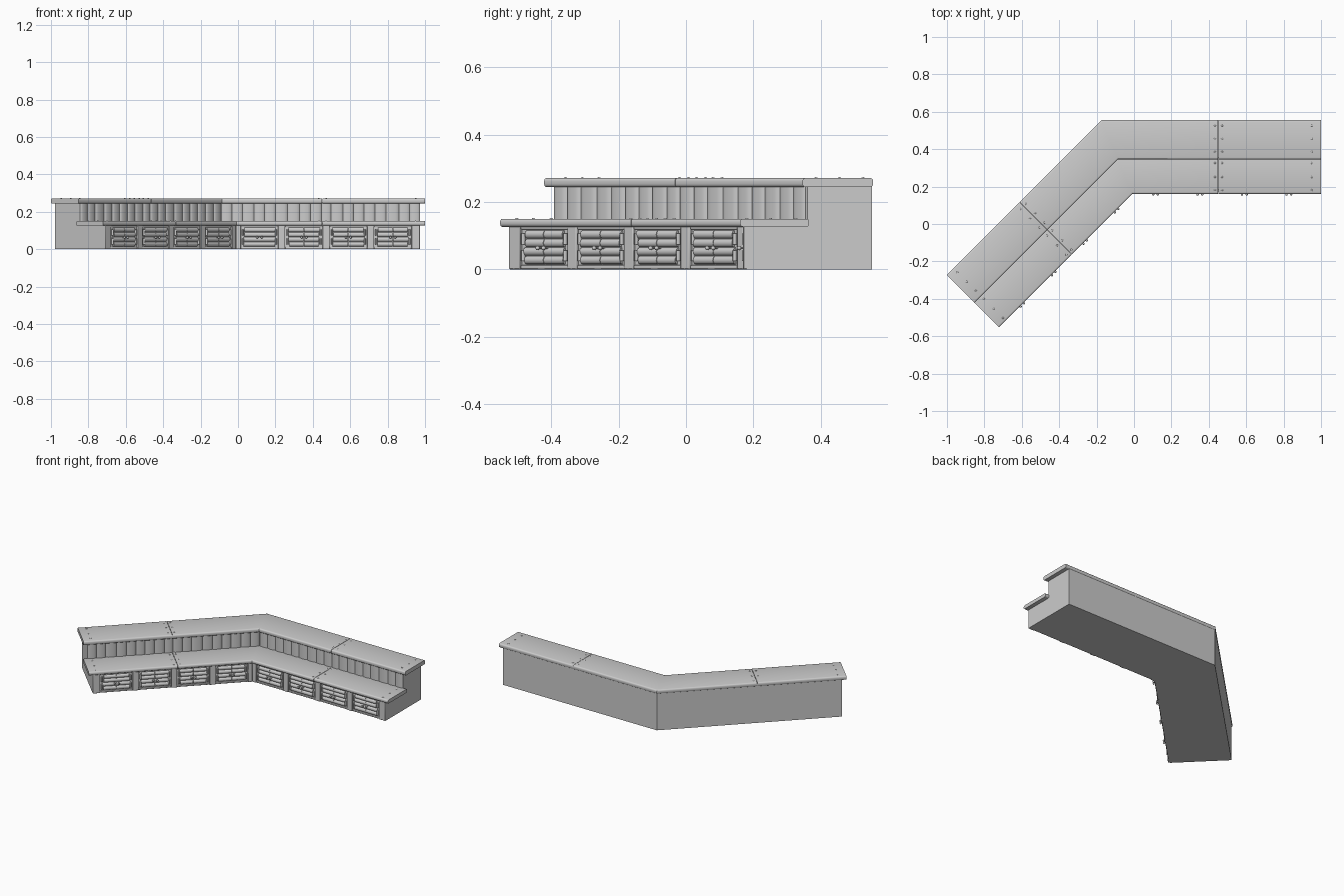
import bpy, bmesh, math, random
from mathutils import Matrix, Vector

if "Cube" in bpy.data.objects:
    bpy.data.objects.remove(bpy.data.objects["Cube"])

random.seed(4)
BEND = Vector((-0.172, 0.556, 0))      # rear corner where the two arms meet
T = math.tan(math.radians(22.5))

# reflection through the mitre plane turns the right arm into the left arm
N = Vector((math.cos(math.radians(22.5)), math.sin(math.radians(22.5)), 0))
REFLECT = Matrix.Translation(BEND) @ Matrix.Scale(-1, 4, N) @ Matrix.Translation(-BEND)


def depth(d):
    return BEND.y - d


def mitre_x(d):
    return BEND.x + T * d


def finish(bm, name, bevel=0, angle=40):
    """Mirror right-arm geometry onto the left arm and make the object."""
    bmesh.ops.recalc_face_normals(bm, faces=bm.faces[:])
    dup = bmesh.ops.duplicate(bm, geom=bm.verts[:] + bm.edges[:] + bm.faces[:])["geom"]
    bmesh.ops.transform(bm, matrix=REFLECT, verts=[g for g in dup if isinstance(g, bmesh.types.BMVert)])
    bmesh.ops.reverse_faces(bm, faces=[g for g in dup if isinstance(g, bmesh.types.BMFace)])
    me = bpy.data.meshes.new(name)
    bm.to_mesh(me)
    bm.free()
    ob = bpy.data.objects.new(name, me)
    bpy.context.collection.objects.link(ob)
    if bevel:
        m = ob.modifiers.new("bevel", "BEVEL")
        m.width, m.segments = bevel, 2
    bpy.ops.object.select_all(action="DESELECT")
    ob.select_set(True)
    bpy.context.view_layer.objects.active = ob
    bpy.ops.object.shade_smooth_by_angle(angle=math.radians(angle))
    return ob


def sweep(bm, profile, x1, x0=None):
    """Extrude a (depth, z) profile from x0 (or the mitre) to x1."""
    a = [bm.verts.new((mitre_x(d) if x0 is None else x0, depth(d), z)) for d, z in profile]
    b = [bm.verts.new((x1, depth(d), z)) for d, z in profile]
    n = len(profile)
    for i in range(n):
        j = (i + 1) % n
        bm.faces.new((a[i], a[j], b[j], b[i]))
    bm.faces.new(b)
    if x0 is not None:
        bm.faces.new(a[::-1])


def box(bm, x0, x1, d0, d1, z0, z1):
    m = Matrix.Translation(((x0 + x1) / 2, depth((d0 + d1) / 2), (z0 + z1) / 2))
    bmesh.ops.create_cube(bm, size=1, matrix=m @ Matrix.Diagonal((x1 - x0, d1 - d0, z1 - z0, 1)))


def log(bm, x, d, z, length, half, thick, horizontal=False, sides=12):
    """Flattened round log, upright or lying along x."""
    m = Matrix.Translation((x, depth(d), z))
    if horizontal:
        m = m @ Matrix.Rotation(math.pi / 2, 4, "Y")
    m = m @ Matrix.Diagonal((half, thick, length, 1))
    bmesh.ops.create_cone(bm, cap_ends=True, segments=sides, radius1=1, radius2=1, depth=1, matrix=m)


def slab_profile(d0, d1, z0, z1, r=0.009):
    pts = []
    for cd, cz, start in ((d1 - r, z1 - r, 0), (d0 + r, z1 - r, 90), (d0 + r, z0 + r, 180), (d1 - r, z0 + r, 270)):
        for k in range(4):
            a = math.radians(start + 30 * k)
            pts.append((cd + r * math.cos(a), cz + r * math.sin(a)))
    return pts


# stepped core of the counter
bm = bmesh.new()
sweep(bm, [(0.003, 0), (0.003, 0.25), (0.195, 0.25), (0.195, 0.14), (0.375, 0.14), (0.375, 0)], 0.973)
finish(bm, "counter_body")

# two levels of worktop, each arm split into two boards
for name, prof in (("upper_worktop", slab_profile(0, 0.21, 0.244, 0.271)),
                   ("lower_worktop", slab_profile(0.19, 0.395, 0.126, 0.15))):
    bm = bmesh.new()
    sweep(bm, prof, 0.449)
    sweep(bm, prof, 1.0, 0.451)
    finish(bm, name)

# nails in the worktops
bm = bmesh.new()
for d, z in ((0.03, 0.271), (0.1, 0.271), (0.17, 0.271), (0.23, 0.15), (0.305, 0.15), (0.375, 0.15)):
    for x in (0.433, 0.471, 0.95):
        m = Matrix.Translation((x, depth(d), z)) @ Matrix.Diagonal((1, 1, 0.5, 1))
        bmesh.ops.create_uvsphere(bm, u_segments=8, v_segments=4, radius=0.005, matrix=m)
finish(bm, "worktop_nails")

# upright planks on the riser between the levels
bm = bmesh.new()
x, end, count = mitre_x(0.2), 0.973, 18
pitch = (end - x) / count
edges = [x + i * pitch + (random.uniform(-0.006, 0.006) if 0 < i < count else 0) for i in range(count + 1)]
for a, b in zip(edges, edges[1:]):
    log(bm, (a + b) / 2, 0.195, 0.196, 0.1, (b - a) / 2, 0.008)
finish(bm, "riser_planks")

centres = [0.115 + i * 0.2375 for i in range(4)]

# posts and rails framing the cupboards
bm = bmesh.new()
bounds = [-0.012] + [c + s * 0.1 for c in centres for s in (-1, 1)] + [0.973]
for a, b in zip(bounds[::2], bounds[1::2]):
    box(bm, a, b, 0.36, 0.386, 0, 0.13)
for c in centres:
    box(bm, c - 0.1, c + 0.1, 0.36, 0.382, 0, 0.012)
    box(bm, c - 0.1, c + 0.1, 0.36, 0.382, 0.118, 0.13)
finish(bm, "cupboard_frame", 0.003)

# paired doors of four lying logs, with hinges and knobs
doors, hinges, knobs = bmesh.new(), bmesh.new(), bmesh.new()
for c in centres:
    for s in (-1, 1):
        for i in range(4):
            w = 0.082 + random.uniform(-0.006, 0.004)
            log(doors, c + s * (w / 2 + 0.001), 0.376, 0.027 + i * 0.0255, w, 0.0122, 0.01, True)
        for z in (0.04, 0.09):
            log(hinges, c + s * 0.088, 0.382, z, 0.032, 0.006, 0.007, sides=10)
        m = Matrix.Translation((c + s * 0.0125, depth(0.398), 0.063))
        bmesh.ops.create_uvsphere(knobs, u_segments=12, v_segments=8, radius=0.0065, matrix=m)
        m = Matrix.Translation((c + s * 0.0125, depth(0.388), 0.063)) @ Matrix.Rotation(math.pi / 2, 4, "X")
        bmesh.ops.create_cone(knobs, cap_ends=True, segments=8, radius1=0.003, radius2=0.003, depth=0.02, matrix=m)
finish(doors, "cupboard_doors")
finish(hinges, "door_hinges")
finish(knobs, "door_knobs")
